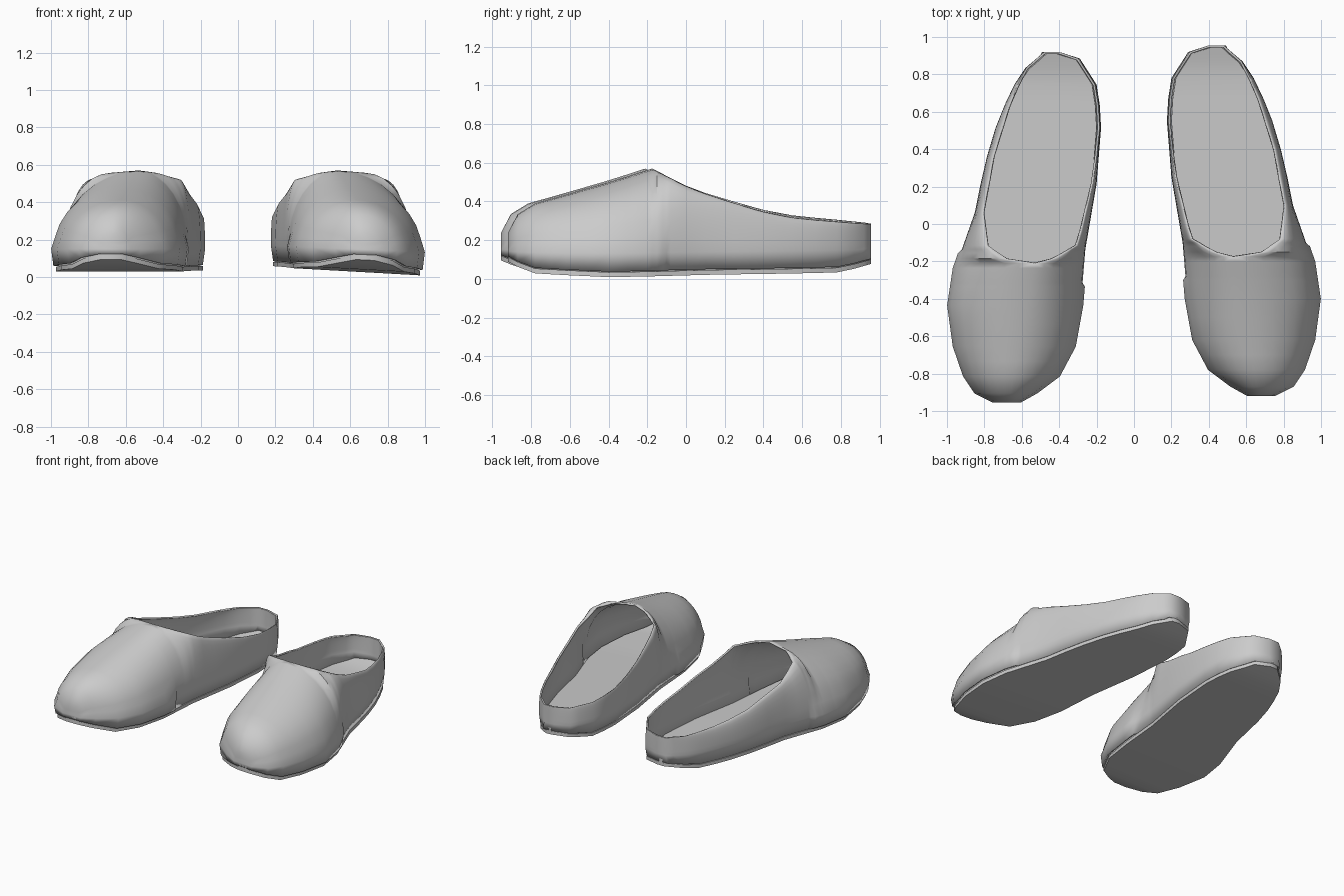
import bpy
import bmesh
from math import sin, cos, pi

cube = bpy.data.objects.get("Cube")
if cube:
    bpy.data.objects.remove(cube)

grey = bpy.data.materials.new("plain_grey")
grey.use_nodes = True
tone = (0.6, 0.6, 0.6, 1)
grey.diffuse_color = tone
grey.node_tree.nodes["Principled BSDF"].inputs["Base Color"].default_value = tone

# Shape curves along the shoe's length, as (y, value)
INNER = [(-.92, .62), (-.87, .53), (-.78, .41), (-.62, .325), (-.4, .285), (-.1, .26),
         (.25, .2), (.6, .172), (.78, .2), (.92, .29), (.955, .4)]
OUTER = [(-.92, .74), (-.87, .84), (-.78, .9), (-.62, .955), (-.4, .985), (-.2, .955),
         (.1, .85), (.35, .8), (.55, .74), (.75, .66), (.87, .58), (.955, .48)]
RIM_IN = [(-.92, .67), (-.175, .53), (-.15, .44), (-.08, .31), (0, .285), (.3, .21),
          (.6, .18), (.78, .21), (.92, .3), (.955, .4)]
RIM_OUT = [(-.92, .67), (-.175, .53), (-.15, .68), (-.08, .78), (.1, .805), (.4, .75),
           (.72, .65), (.87, .575), (.955, .48)]
TOP = [(-.92, .24), (-.87, .335), (-.78, .39), (-.62, .435), (-.36, .51), (-.175, .57),
       (.04, .46), (.2, .41), (.37, .355), (.57, .315), (.955, .28)]
BOTTOM = [(-.92, .095), (-.8, .045), (-.4, .03), (.2, .035), (.8, .035), (.955, .07)]
STATIONS = [-.92, -.9, -.87, -.78, -.7, -.62, -.5, -.4, -.3, -.28, -.2, -.175, -.15, -.12,
            -.1, -.08, 0, .1, .25, .4, .55, .67, .78, .87, .92, .955]
OPENING = -.17
SOLE = .028
STEPS = 8


def at(curve, y):
    for (a, u), (b, v) in zip(curve, curve[1:]):
        if y <= b:
            return u + (v - u) * (y - a) / (b - a)
    return curve[-1][1]


def side(y, edge, rim, flare):
    """Points from the bottom edge of one wall up to the rim or ridge."""
    base, top = at(BOTTOM, y) + SOLE, at(TOP, y)
    middle = .15
    away = 1 if edge > rim else -1
    pts = [(edge + away * (flare - .012), y, base), (edge + away * flare, y, middle)]
    for i in range(1, STEPS + 1):
        a = i / STEPS * pi / 2
        pts.append((rim + (edge - rim) * cos(a), y, middle + (top - middle) * sin(a)))
    return pts


def slab_section(y, low, high, inset):
    a, b, z = at(INNER, y) + inset, at(OUTER, y) - inset, at(BOTTOM, y)
    return [(a, y, z + low), (a, y, z + high), (b, y, z + high), (b, y, z + low)]


def finish(name, bm, place, thickness=0):
    for v in bm.verts:
        v.co = place(v.co)
    bmesh.ops.remove_doubles(bm, verts=bm.verts, dist=.0005)
    bmesh.ops.recalc_face_normals(bm, faces=bm.faces)
    mesh = bpy.data.meshes.new(name)
    bm.to_mesh(mesh)
    bm.free()
    mesh.materials.append(grey)
    obj = bpy.data.objects.new(name, mesh)
    bpy.context.collection.objects.link(obj)
    if thickness:
        mod = obj.modifiers.new("wall", "SOLIDIFY")
        mod.thickness = thickness
        mod.offset = -1
    bpy.ops.object.select_all(action="DESELECT")
    obj.select_set(True)
    bpy.context.view_layer.objects.active = obj
    bpy.ops.object.shade_smooth_by_angle(angle=pi / 4)


def upper(name, place):
    bm = bmesh.new()
    rows = []
    for y in STATIONS:
        # The toe band stands slightly proud and ends in a small step
        left = side(y, at(INNER, y), at(RIM_IN, y), .014 if y < -.29 else 0)
        right = side(y, at(OUTER, y), at(RIM_OUT, y), .014 if y < -.11 else 0)
        rows.append([[bm.verts.new(p) for p in pts] for pts in (left, right)])
    for near, far in zip(rows, rows[1:]):
        for a, b in zip(near, far):
            for k in range(len(a) - 1):
                bm.faces.new((a[k], a[k + 1], b[k + 1], b[k]))
    # Toe and heel walls join the two sides
    for a, b in (rows[0], rows[-1]):
        for k in range(len(a) - 1):
            bm.faces.new((a[k], a[k + 1], b[k + 1], b[k]))
    finish(name, bm, place, .012)


def slab(name, place, low, high, inset):
    bm = bmesh.new()
    rows = [[bm.verts.new(p) for p in slab_section(y, low, high, inset)] for y in STATIONS]
    for a, b in zip(rows, rows[1:]):
        for k in range(4):
            n = (k + 1) % 4
            bm.faces.new((a[k], a[n], b[n], b[k]))
    bm.faces.new(rows[0])
    bm.faces.new(rows[-1])
    finish(name, bm, place)


def left_place(p):
    # This shoe rolls slightly onto its outer edge
    p.z -= (p.x - .6) * .06 * max(0, 1 - p.z / .5)
    return p


def right_place(p):
    p.x = -p.x
    p.y -= .035
    return p


for label, place in (("left", left_place), ("right", right_place)):
    upper(label + "_upper", place)
    slab(label + "_sole", place, 0, SOLE - .004, .012)
    slab(label + "_insole", place, SOLE - .004, SOLE + .02, .024)
